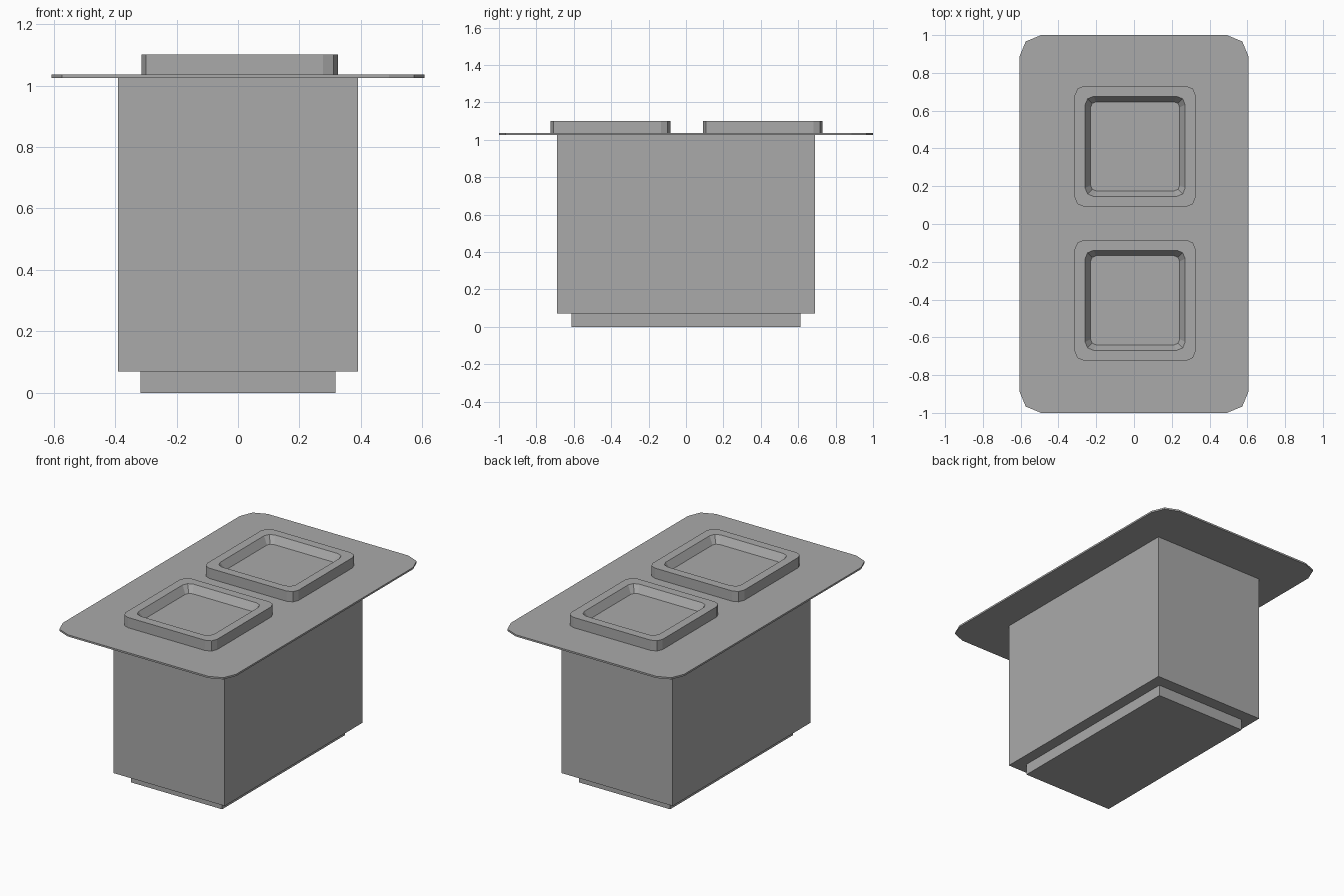
import bpy
import bmesh
from math import cos, sin, pi

cube = bpy.data.objects.get("Cube")
if cube:
    bpy.data.objects.remove(cube)

grey = bpy.data.materials.new("mid_grey")
grey.use_nodes = True
colour = (0.4, 0.4, 0.4, 1)
grey.diffuse_color = colour
grey.node_tree.nodes["Principled BSDF"].inputs["Base Color"].default_value = colour


def rounded_outline(hx, hy, r, steps=2):
    """Counter-clockwise rectangle with faceted round corners."""
    points = []
    for i, (sx, sy) in enumerate([(1, 1), (-1, 1), (-1, -1), (1, -1)]):
        for k in range(steps + 1):
            a = (i + k / steps) * pi / 2
            points.append((sx * (hx - r) + r * cos(a), sy * (hy - r) + r * sin(a)))
    return points


def lofted(name, sections, location=(0, 0, 0)):
    """Join stacked outlines, each given as (half x, half y, radius, z)."""
    bm = bmesh.new()
    rings = [[bm.verts.new((x, y, z)) for x, y in rounded_outline(hx, hy, r)]
             for hx, hy, r, z in sections]
    for low, high in zip(rings, rings[1:]):
        for i in range(len(low)):
            j = (i + 1) % len(low)
            bm.faces.new((low[i], low[j], high[j], high[i]))
    bm.faces.new(rings[0][::-1])
    bm.faces.new(rings[-1])
    return finish(name, bm, location)


def block(name, size, location):
    bm = bmesh.new()
    bmesh.ops.create_cube(bm, size=1)
    bmesh.ops.scale(bm, vec=size, verts=bm.verts)
    return finish(name, bm, location)


def finish(name, bm, location):
    mesh = bpy.data.meshes.new(name)
    bm.to_mesh(mesh)
    bm.free()
    mesh.materials.append(grey)
    obj = bpy.data.objects.new(name, mesh)
    obj.location = location
    bpy.context.collection.objects.link(obj)
    return obj


# Plinth and body
block("plinth", (0.636, 1.226, 0.07), (0, 0, 0.035))
block("body", (0.78, 1.38, 0.957), (0, 0, 0.5485))

# Thin overhanging top with clipped corners
lofted("top_plate", [(0.607, 1, 0.115, 1.025), (0.607, 1, 0.115, 1.036)])

# Two raised square trays with sloping recesses
for name, y in (("front_tray", -0.404), ("back_tray", 0.411)):
    lofted(name, [(0.32, 0.32, 0.05, 0), (0.32, 0.32, 0.05, 0.066),
                  (0.265, 0.265, 0.045, 0.066), (0.236, 0.236, 0.03, 0.02)],
           (0.006, y, 1.035))
